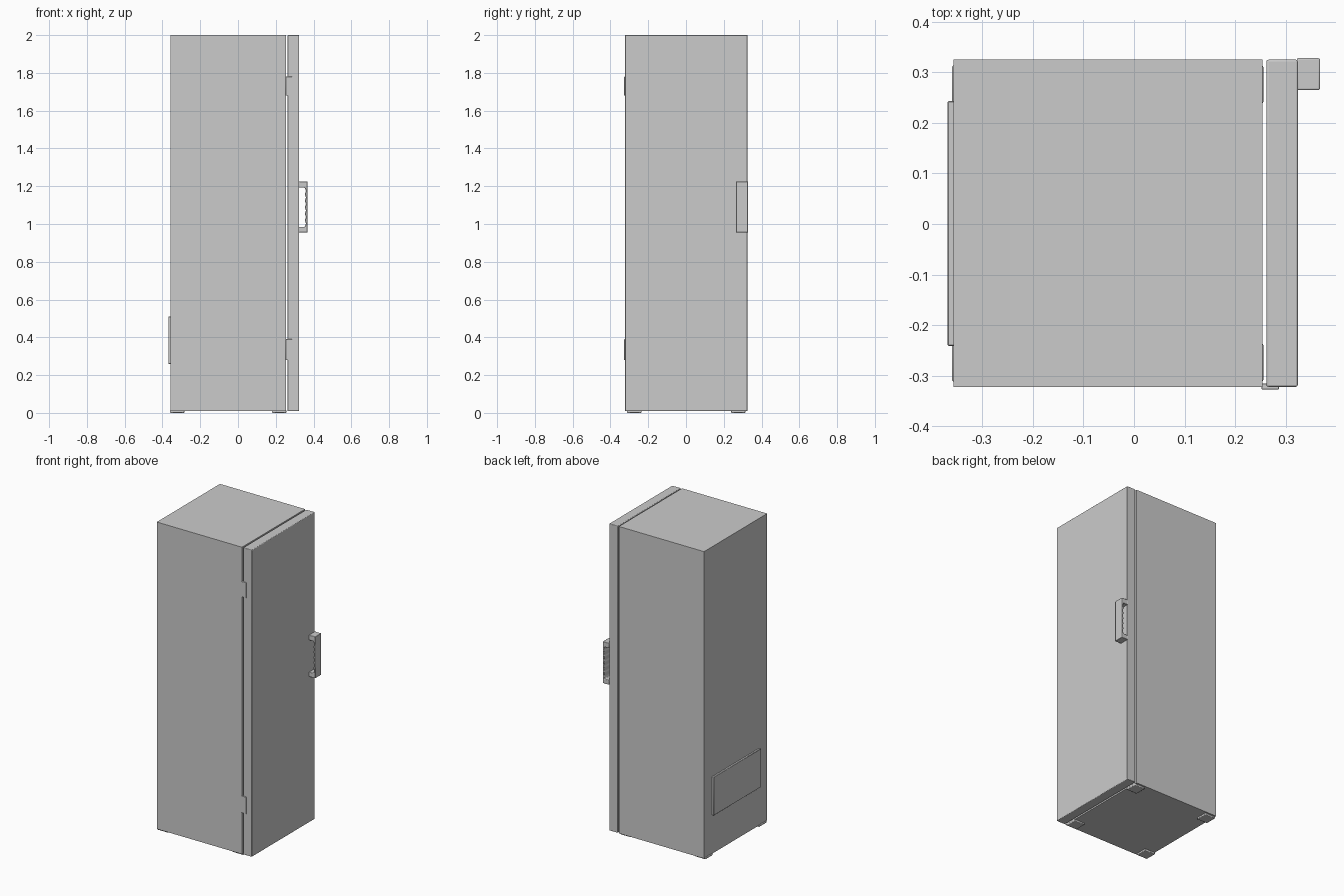
import bpy, bmesh, math

if "Cube" in bpy.data.objects:
    bpy.data.objects.remove(bpy.data.objects["Cube"])


def finish(obj, bevel=0.0, segments=3):
    if bevel:
        m = obj.modifiers.new("soft_edges", 'BEVEL')
        m.width, m.segments, m.limit_method = bevel, segments, 'ANGLE'
        m.angle_limit = math.radians(50)
    bpy.ops.object.select_all(action='DESELECT')
    obj.select_set(True)
    bpy.context.view_layer.objects.active = obj
    bpy.ops.object.shade_smooth_by_angle(angle=math.radians(35))
    return obj


def box(name, x, y, z, bevel=0.0, segments=3):
    bpy.ops.mesh.primitive_cube_add(
        size=1, location=[(a + b) / 2 for a, b in (x, y, z)])
    obj = bpy.context.object
    obj.name = name
    obj.scale = [b - a for a, b in (x, y, z)]
    bpy.ops.object.transform_apply(location=False, rotation=False, scale=True)
    return finish(obj, bevel, segments)


def prism(name, profile, y0, y1, bevel):
    # Extrude an XZ outline along y
    bm = bmesh.new()
    face = bm.faces.new([bm.verts.new((x, y0, z)) for x, z in profile])
    ext = bmesh.ops.extrude_face_region(bm, geom=[face])
    verts = [v for v in ext['geom'] if isinstance(v, bmesh.types.BMVert)]
    bmesh.ops.translate(bm, verts=verts, vec=(0, y1 - y0, 0))
    bmesh.ops.recalc_face_normals(bm, faces=bm.faces[:])
    mesh = bpy.data.meshes.new(name)
    bm.to_mesh(mesh)
    bm.free()
    obj = bpy.data.objects.new(name, mesh)
    bpy.context.collection.objects.link(obj)
    return finish(obj, bevel, 2)


# Cabinet and door, separated by a narrow gap
box("cabinet", (-0.357, 0.254), (-0.322, 0.325), (0.01, 2.0))
box("door", (0.262, 0.324), (-0.322, 0.325), (0.01, 2.0), 0.004)

# Raised compressor cover on the rear
box("rear_cover", (-0.369, -0.355), (-0.241, 0.243), (0.26, 0.51), 0.002, 1)

# Hinge plates bridging cabinet and door
for label, z in (("lower", (0.28, 0.39)), ("upper", (1.68, 1.78))):
    box(label + "_hinge", (0.252, 0.287), (-0.327, -0.316), z, 0.001, 1)

# Four low feet
for i, x in enumerate((-0.322, 0.218)):
    for j, y in enumerate((-0.274, 0.276)):
        box(f"foot_{i}_{j}", (x - 0.038, x + 0.038),
            (y - 0.038, y + 0.038), (0.0, 0.014), 0.004, 2)

# C-shaped handle with finger scallops on the inside of the grip
z0, z1, steps, waves = 0.985, 1.192, 36, 6
grip = [(0.357 - 0.002 * math.cos(2 * math.pi * waves * i / steps),
         z0 + (z1 - z0) * i / steps) for i in range(steps + 1)]
outline = [(0.322, 0.955), (0.368, 0.955), (0.368, 1.225), (0.322, 1.225),
           (0.322, z1)] + grip[::-1] + [(0.322, z0)]
prism("handle", outline, 0.265, 0.328, 0.003)
